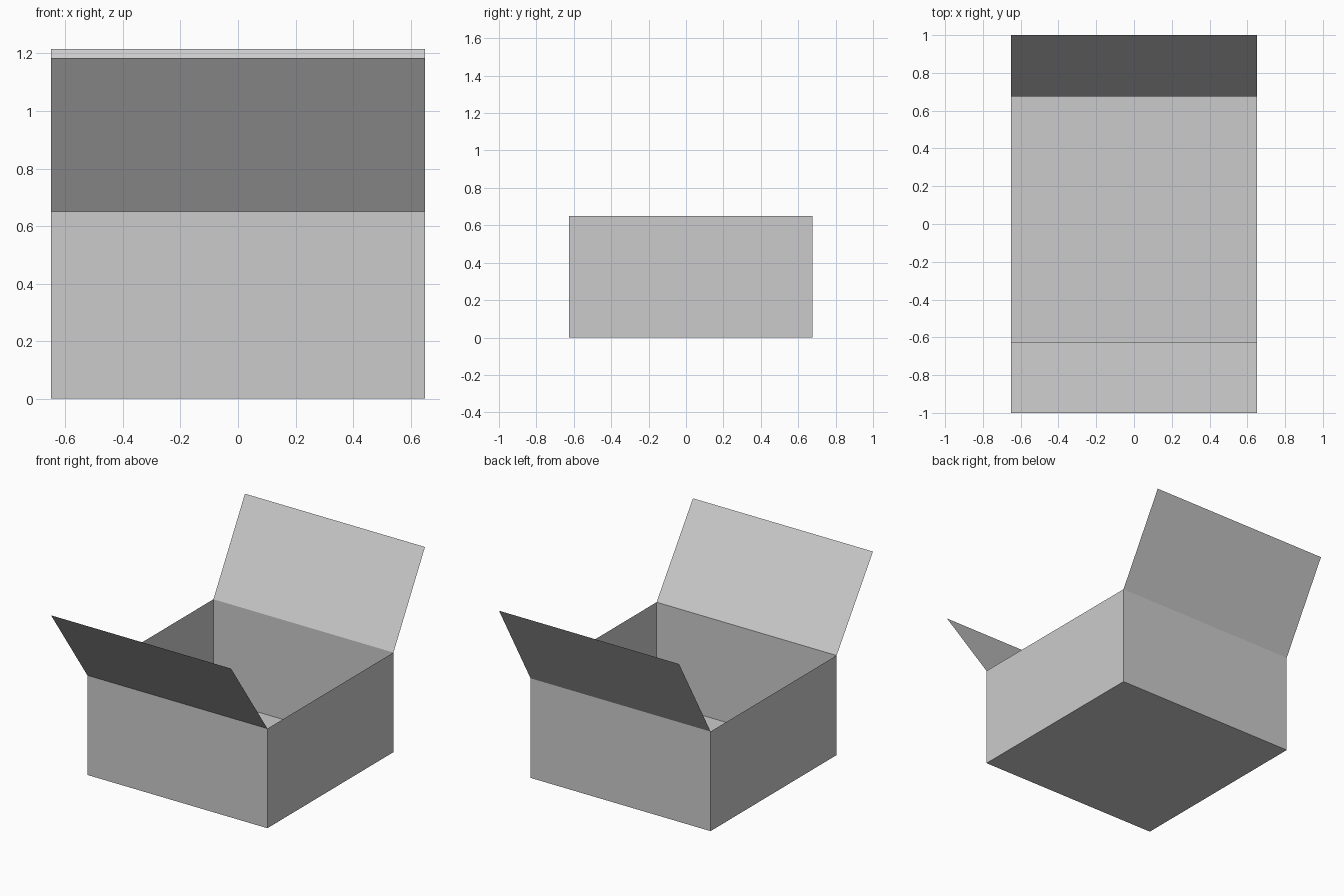
import bpy, bmesh
from mathutils import Matrix, Vector

if "Cube" in bpy.data.objects:
    bpy.data.objects.remove(bpy.data.objects["Cube"])

WIDTH, DEPTH, HEIGHT = 1.30, 1.30, 0.65
CENTER_Y = 0.025


def add_object(name, bm):
    mesh = bpy.data.meshes.new(name)
    bm.to_mesh(mesh)
    bm.free()
    obj = bpy.data.objects.new(name, mesh)
    bpy.context.collection.objects.link(obj)
    return obj


# Open-topped thin-walled carton
bm = bmesh.new()
bmesh.ops.create_cube(
    bm, size=1,
    matrix=Matrix.Translation((0, CENTER_Y, HEIGHT / 2)) @ Matrix.Diagonal((WIDTH, DEPTH, HEIGHT, 1)))
bm.normal_update()
bmesh.ops.delete(bm, geom=[f for f in bm.faces if f.normal.z > 0.9], context='FACES_ONLY')
add_object("box_body", bm)


# Flap: extrude the hinge edge outward to its free edge
def add_flap(name, hinge_y, tip_y, tip_z):
    bm = bmesh.new()
    side = 1 if hinge_y > 0 else -1
    a = bm.verts.new((side * WIDTH / 2, hinge_y, HEIGHT))
    b = bm.verts.new((-side * WIDTH / 2, hinge_y, HEIGHT))
    tip = Vector((0, tip_y - hinge_y, tip_z - HEIGHT))
    c = bm.verts.new(b.co + tip)
    d = bm.verts.new(a.co + tip)
    bm.faces.new((a, b, c, d))
    return add_object(name, bm)


add_flap("front_flap", CENTER_Y - DEPTH / 2, -1.0, 1.185)
add_flap("back_flap", CENTER_Y + DEPTH / 2, 1.0, 1.215)
